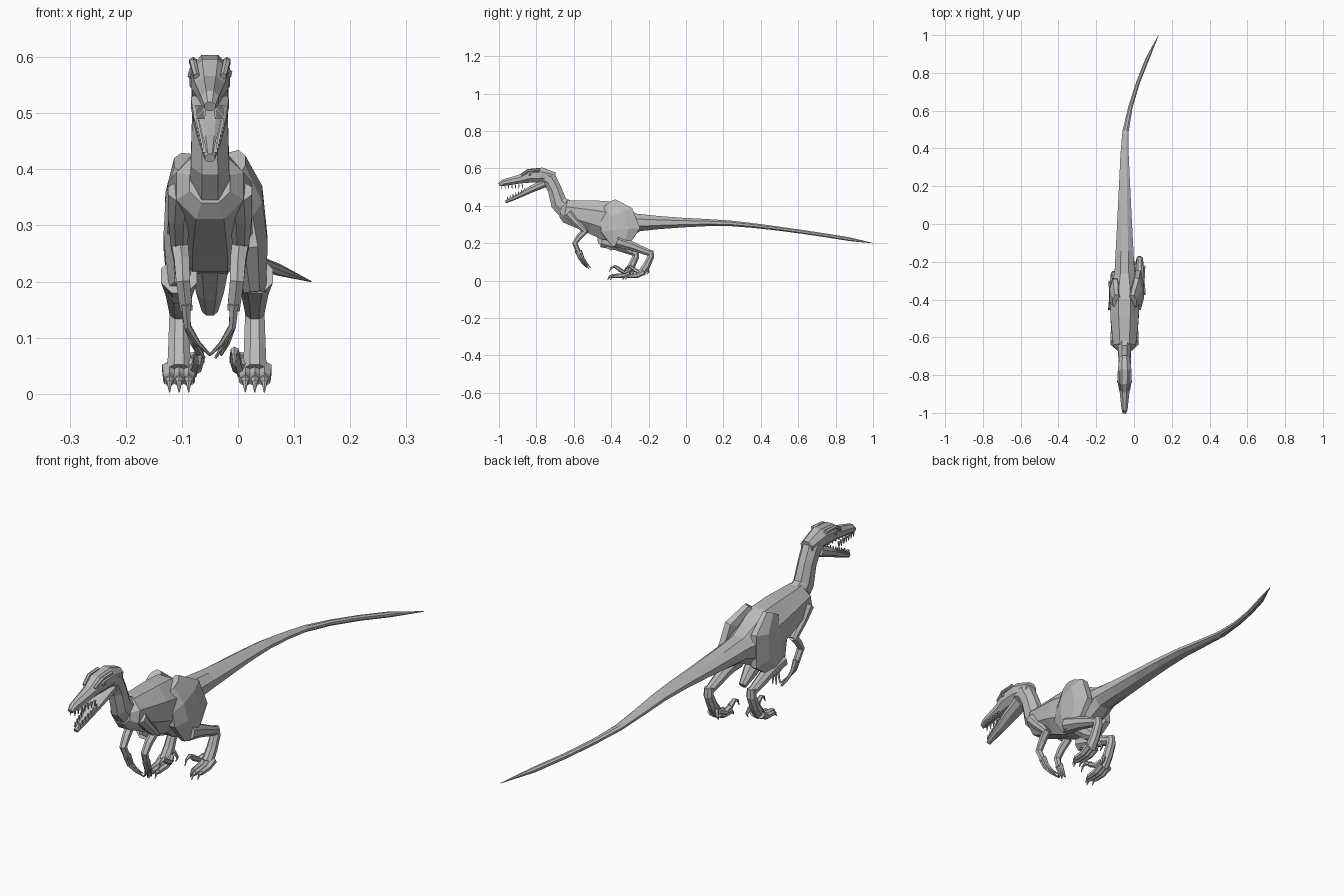
import bpy, bmesh, math
from mathutils import Vector

if "Cube" in bpy.data.objects:
    bpy.data.objects.remove(bpy.data.objects["Cube"])

MIDDLE = -0.05  # x of the animal's plane of symmetry

hide = bpy.data.materials.new("hide grey")
hide.use_nodes = True
hide.diffuse_color = (0.5, 0.5, 0.5, 1)
hide.node_tree.nodes["Principled BSDF"].inputs["Base Color"].default_value = hide.diffuse_color


def finish(name, bm):
    bmesh.ops.recalc_face_normals(bm, faces=bm.faces)
    mesh = bpy.data.meshes.new(name)
    bm.to_mesh(mesh)
    bm.free()
    mesh.materials.append(hide)
    bpy.context.collection.objects.link(bpy.data.objects.new(name, mesh))


def blend(start, end, amount):
    return start + (end - start) * amount


def loft(name, rows, sides=8, side=1):
    """Skin rings along a path; a row is x offset, y, z, half width, half depth."""
    bm = bmesh.new()
    centres = [Vector((MIDDLE + side * x, y, z)) for x, y, z, width, depth in rows]
    grow = 1 / math.cos(math.pi / sides)
    rings = []
    for index, (centre, row) in enumerate(zip(centres, rows)):
        following = centres[min(index + 1, len(centres) - 1)]
        tangent = (following - centres[max(index - 1, 0)]).normalized()
        across = Vector((1, 0, 0))
        across = (across - tangent * across.dot(tangent)).normalized()
        up = tangent.cross(across)
        width, depth = row[-2] * grow, row[-1] * grow
        ring = []
        for corner in range(sides):
            angle = math.tau * (corner + 0.5) / sides
            offset = across * math.cos(angle) * width + up * math.sin(angle) * depth
            ring.append(bm.verts.new(centre + offset))
        rings.append(ring)
    for near, far in zip(rings, rings[1:]):
        for corner in range(sides):
            after = (corner + 1) % sides
            bm.faces.new((near[corner], near[after], far[after], far[corner]))
    bm.faces.new(rings[0])
    bm.faces.new(rings[-1])
    finish(name, bm)


def midline(name, rows):
    """Loft on the plane of symmetry; a row is y, z, half width, half depth."""
    loft(name, [(0, *row) for row in rows])


def tube(name, points, thick, thin, side=1, sides=6):
    """Round limb whose radius tapers evenly along its points."""
    rows = []
    for index, point in enumerate(points):
        radius = blend(thick, thin, index / (len(points) - 1))
        rows.append((*point, radius, radius))
    loft(name, rows, sides, side)


# Torso, from chest plate to hips, with the pubis below
midline("torso", [
    (-.67, .375, .036, .036), (-.645, .37, .06, .06), (-.5, .34, .075, .09),
    (-.42, .32, .076, .106), (-.34, .3, .07, .09), (-.24, .308, .05, .04)])
midline("pubis", [(-.4, .24, .035, .03), (-.34, .19, .025, .03), (-.29, .15, .014, .014)])

# Tail, bending sideways and sinking towards a narrow blade
tail = []
steps = 10
for step in range(steps + 1):
    along = step / steps
    left = 1 - along
    bend = max(0, along - .55) / .45
    sink = max(0, along - .35) / .65
    point = min(1, left * 9) + .1
    tail.append((.18 * bend ** 1.6, blend(-.27, 1, along), .31 - .11 * sink ** 1.3,
                 max(.054 * left ** 1.3, .01) * min(1, point),
                 (.01 + .038 * left ** 4) * min(1, point)))
loft("tail", tail)

# Neck, skull and open jaw
midline("neck", [
    (-.63, .375, .036, .055), (-.68, .415, .034, .045), (-.703, .49, .032, .037),
    (-.73, .54, .033, .042), (-.78, .56, .03, .036)])
midline("skull", [
    (-.7, .553, .026, .025), (-.77, .564, .036, .04), (-.84, .56, .034, .037),
    (-.885, .543, .026, .024), (-.98, .523, .016, .017), (-1, .512, .01, .009)])
midline("lower_jaw", [
    (-.755, .52, .034, .022), (-.83, .487, .029, .018),
    (-.9, .45, .019, .012), (-.965, .42, .009, .008)])

TEETH = 7
for side, tag in ((1, "left"), (-1, "right")):
    # Brow, eye and rows of teeth
    tube(tag + "_brow", [(.024, -.88, .566), (.03, -.84, .59), (.03, -.78, .592)],
         .005, .007, side)
    bm = bmesh.new()
    bmesh.ops.create_icosphere(bm, subdivisions=1, radius=.011)
    bmesh.ops.translate(bm, verts=bm.verts, vec=(MIDDLE + side * .03, -.835, .57))
    finish(tag + "_eye", bm)
    for tooth in range(TEETH):
        back = tooth / (TEETH - 1)
        x = blend(.01, .022, back)
        upper, lower = blend(-.985, -.875, back), blend(-.955, -.865, back)
        gum = blend(.43, .475, back)
        tube(f"{tag}_upper_tooth_{tooth}", [(x, upper, .515), (x, upper, .49)],
             .004, .001, side, sides=4)
        tube(f"{tag}_lower_tooth_{tooth}", [(x, lower, gum), (x, lower, gum + .02)],
             .004, .001, side, sides=4)

    # Arm, hand and three long clawed fingers that curve inwards
    tube(tag + "_upper_arm", [(.05, -.63, .36), (.055, -.59, .315), (.055, -.535, .26)],
         .025, .014, side, sides=8)
    tube(tag + "_forearm", [(.055, -.535, .27), (.05, -.57, .235), (.048, -.594, .2),
                            (.042, -.574, .15)], .015, .011, side)
    for finger in range(3):
        spread = (finger - 1) * .01
        tip = abs(spread) / 2
        tube(f"{tag}_finger_{finger}", [
            (.043, -.576 + spread, .16), (.04, -.56 + spread, .12),
            (.026 + spread / 2, -.54 + spread, .09),
            (.01 + spread, -.52 + spread, .064 + tip)], .008, .002, side)

    # The left leg trails and splays, the right leg steps forward
    leg, stride = (.08, 0) if side > 0 else (.055, -.08)
    outline = [(-.41, .41, .022, .04), (-.37, .35, .03, .09),
               (-.35, .27, .03, .105), (-.355, .18, .02, .04)]
    thigh = []
    for index, (y, z, width, depth) in enumerate(outline):
        down = index / (len(outline) - 1)
        thigh.append((blend(.042, leg, down ** .5), y + stride * down ** 2, z, width, depth))
    loft(tag + "_thigh", thigh, side=side)

    def place(points):
        """Put leg points, given as inward distance, y and z, on this leg."""
        return [(leg - inward, y + stride, z) for inward, y, z in points]

    tube(tag + "_shin", place([(0, -.37, .21), (0, -.29, .185), (0, -.183, .143)]),
         .032, .016, side, sides=8)
    tube(tag + "_metatarsus", place([(0, -.19, .16), (0, -.187, .13), (0, -.21, .08),
                                     (0, -.238, .04)]), .016, .021, side, sides=8)
    # Three walking toes, the middle one longest
    for toe in range(3):
        inward = (toe - 1) * .017
        front = -.32 if toe == 1 else -.305
        tube(f"{tag}_toe_{toe}", place([(inward, -.225, .045), (inward, -.26, .027),
                                        (inward, front, .023)]), .013, .009, side)
        tube(f"{tag}_toe_claw_{toe}", place([
            (inward, front + .005, .024), (inward, front - .01, .02),
            (inward, front - .02, .003)]), .008, .001, side)
    # Raised sickle claw on the inner side and a small toe behind
    tube(tag + "_sickle_toe", place([(.02, -.225, .055), (.03, -.25, .045),
                                     (.035, -.28, .06)]), .01, .009, side)
    tube(tag + "_sickle_claw", place([(.035, -.275, .06), (.036, -.3, .076),
                                      (.037, -.32, .068), (.037, -.33, .045)]),
         .01, .001, side)
    tube(tag + "_dew_toe", place([(.02, -.21, .07), (.03, -.2, .045), (.03, -.21, .03)]),
         .008, .001, side)
